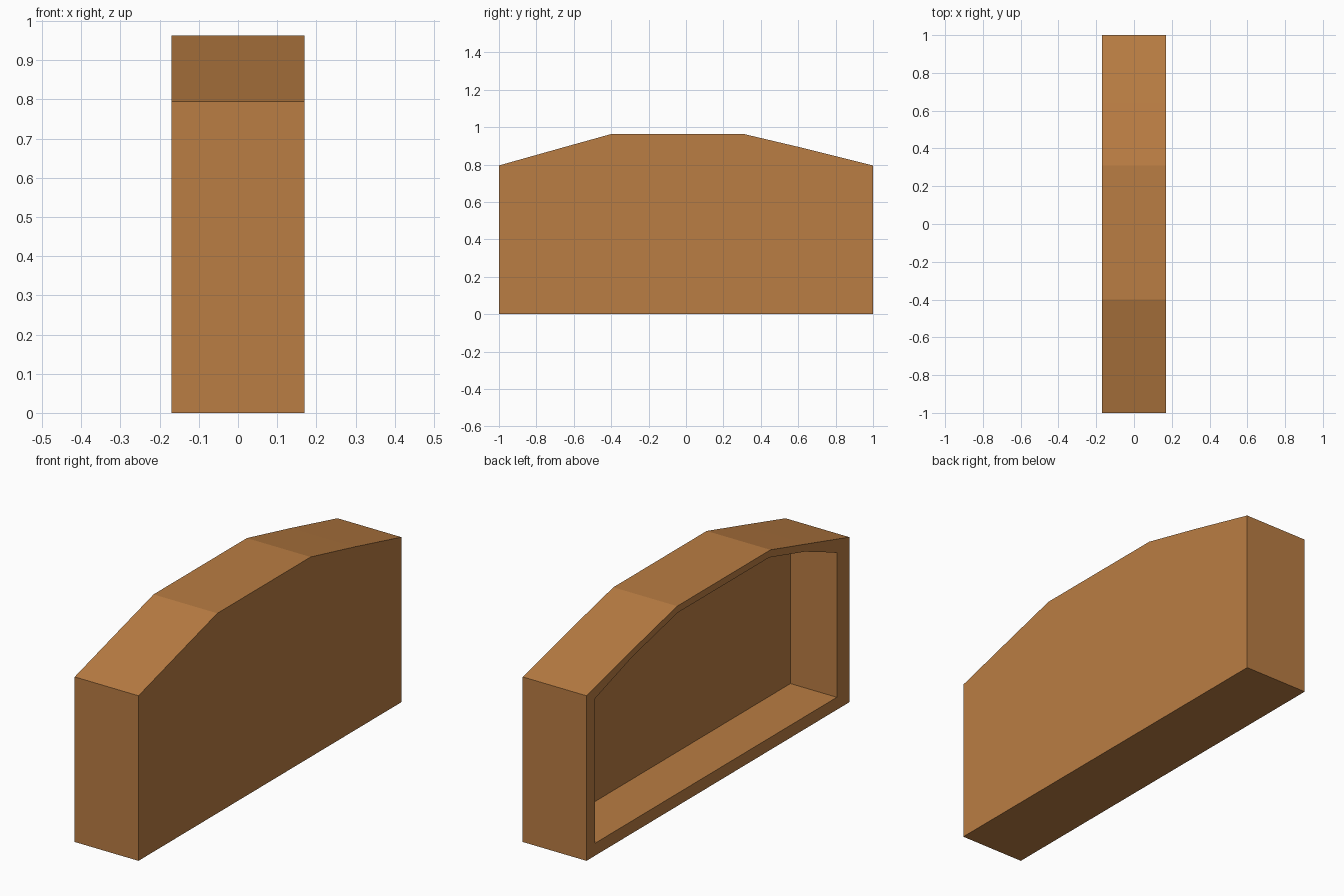
import bpy, bmesh

if "Cube" in bpy.data.objects:
    bpy.data.objects.remove(bpy.data.objects["Cube"])

wood = bpy.data.materials.new("warm_brown")
wood.diffuse_color = (0.49, 0.205, 0.056, 1)
wood.use_nodes = True
wood.node_tree.nodes["Principled BSDF"].inputs["Base Color"].default_value = wood.diffuse_color

# Matching outer and inner (y, z) outlines of the arched case
outer = [(-1, 0), (1, 0), (1, 0.795), (0.64, 0.885), (0.31, 0.963),
         (-0.4, 0.963), (-0.68, 0.885), (-1, 0.795)]
inner = [(-0.905, 0.06), (0.935, 0.06), (0.935, 0.757), (0.65, 0.85), (0.305, 0.93),
         (-0.39, 0.93), (-0.66, 0.855), (-0.905, 0.757)]
BACK, OPEN, RECESS = 0.17, -0.17, 0.077

bm = bmesh.new()


def ring(outline, x):
    return [bm.verts.new((x, y, z)) for y, z in outline]


def bridge(a, b):
    n = len(a)
    for i in range(n):
        j = (i + 1) % n
        bm.faces.new((a[i], a[j], b[j], b[i]))


# Closed side, outer walls, rim, recess walls, recess floor
rings = [ring(outer, BACK), ring(outer, OPEN), ring(inner, OPEN), ring(inner, RECESS)]
bm.faces.new(rings[0])
for a, b in zip(rings, rings[1:]):
    bridge(a, b)
bm.faces.new(rings[-1])
bmesh.ops.recalc_face_normals(bm, faces=bm.faces)

mesh = bpy.data.meshes.new("arched_case")
bm.to_mesh(mesh)
bm.free()
mesh.materials.append(wood)
bpy.context.collection.objects.link(bpy.data.objects.new("arched_case", mesh))
